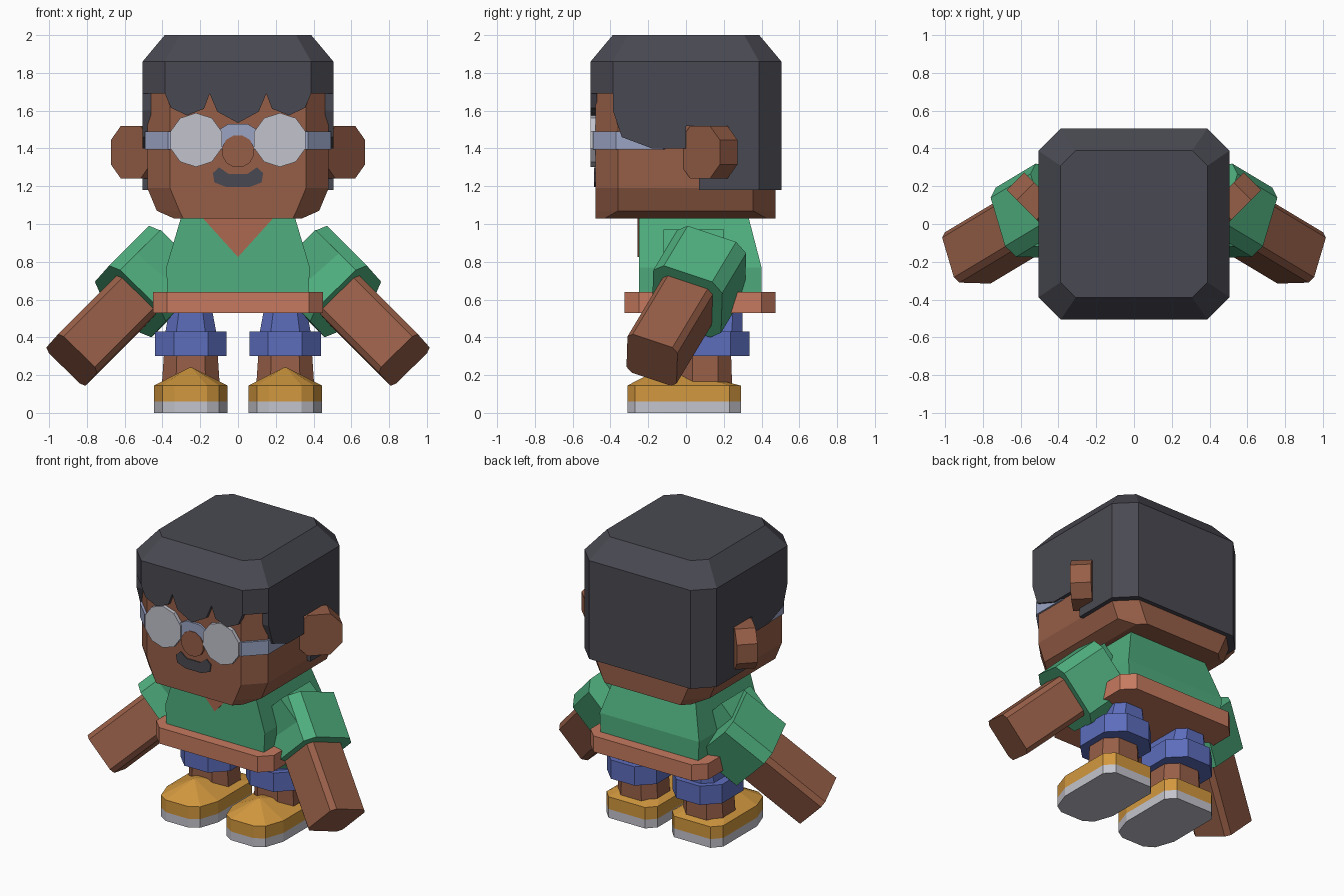
import bpy, bmesh, math
from mathutils import Vector

if "Cube" in bpy.data.objects:
    bpy.data.objects.remove(bpy.data.objects["Cube"], do_unlink=True)


def material(name, hexcode):
    lin = []
    for i in (0, 2, 4):
        c = int(hexcode[i:i + 2], 16) / 255
        lin.append(c / 12.92 if c <= 0.04045 else ((c + 0.055) / 1.055) ** 2.4)
    m = bpy.data.materials.new(name)
    m.use_nodes = True
    m.diffuse_color = (*lin, 1)
    m.node_tree.nodes["Principled BSDF"].inputs["Base Color"].default_value = (*lin, 1)
    return m


HAIR = material("charcoal", "494952")
SKIN = material("brown skin", "965E47")
CHEST = material("chest skin", "AC6850")
HEM = material("terracotta", "C67A5F")
SHIRT = material("green", "4FAE7E")
SHORTS = material("blue", "5C6DBC")
SHOE = material("ochre", "D2983F")
SOLE = material("light grey", "C4C4CD")
LENS = material("lens grey", "C2C2CD")
FRAME = material("blue grey", "9AA4C4")


def loft(name, rings, mat, side=1):
    """Solid through matching rings of points; side=-1 mirrors it in x."""
    bm = bmesh.new()
    vs = [[bm.verts.new((p[0] * side, p[1], p[2])) for p in r] for r in rings]
    n = len(vs[0])
    for a, b in zip(vs, vs[1:]):
        for i in range(n):
            j = (i + 1) % n
            bm.faces.new((a[i], a[j], b[j], b[i]))
    bm.faces.new(vs[0])
    bm.faces.new(vs[-1])
    bmesh.ops.recalc_face_normals(bm, faces=bm.faces)
    me = bpy.data.meshes.new(name)
    bm.to_mesh(me)
    bm.free()
    me.materials.append(mat)
    ob = bpy.data.objects.new(name, me)
    bpy.context.collection.objects.link(ob)
    return ob


def octo(hx, y0, y1, c, z, cx=0.0):
    """Horizontal rectangle with corners cut by c."""
    return [(cx + x, y, z) for x, y in (
        (-hx + c, y0), (hx - c, y0), (hx, y0 + c), (hx, y1 - c),
        (hx - c, y1), (-hx + c, y1), (-hx, y1 - c), (-hx, y0 + c))]


def front_plate(name, pts, y0, y1, mat, side=1):
    return loft(name, [[(x, y, z) for x, z in pts] for y in (y0, y1)], mat, side)


def ngon(cx, cz, r, n):
    return [(cx + r * math.cos(2 * math.pi * (i + 0.5) / n),
             cz + r * math.sin(2 * math.pi * (i + 0.5) / n)) for i in range(n)]


def beam(name, a, b, u, w, hu, hw, c, mat, side):
    """Bar from a to b with a corner-cut section on axes u and w."""
    sec = [(-hu + c, -hw), (hu - c, -hw), (hu, -hw + c), (hu, hw - c),
           (hu - c, hw), (-hu + c, hw), (-hu, hw - c), (-hu, -hw + c)]
    return loft(name, [[p + u * s + w * t for s, t in sec] for p in (a, b)], mat, side)


# Head with tapered jaw
loft("head", [octo(.34, -.48, .475, .05, 1.03), octo(.43, -.48, .475, .12, 1.07),
              octo(.48, -.48, .475, .12, 1.19), octo(.48, -.48, .475, .12, 1.85)], SKIN)

# Hair: cap, back block, fringe and sideburns
loft("hair_cap", [octo(.505, -.505, .505, .118, 1.69), octo(.505, -.505, .505, .118, 1.86),
                  octo(.388, -.388, .388, .08, 2.0)], HAIR)
back = [(-.505, .07), (.505, .07), (.505, .387), (.387, .505), (-.387, .505), (-.505, .387)]
loft("hair_back", [[(x, y, z) for x, y in back] for z in (1.18, 1.72)], HAIR)
half = [(.11, 1.595), (.15, 1.69), (.18, 1.61), (.27, 1.575), (.355, 1.615), (.387, 1.69)]
fringe = ([(-x, z) for x, z in reversed(half)] + [(0, 1.535)] + half
          + [(.387, 1.75), (-.387, 1.75)])
front_plate("hair_fringe", fringe, -.505, -.47, HAIR)
sideburn = [(-.387, 1.75), (-.387, 1.60), (-.34, 1.46), (-.18, 1.40), (0, 1.40),
            (0, 1.52), (.08, 1.52), (.08, 1.75)]

# Face details
loft("glasses_band", [octo(.492, -.492, .0, .122, z) for z in (1.395, 1.49)], FRAME)
front_plate("glasses_bridge", [(-.13, 1.43), (.13, 1.43), (.10, 1.50), (.05, 1.53),
                               (-.05, 1.53), (-.10, 1.50)], -.496, -.47, FRAME)
front_plate("nose", ngon(0, 1.385, .087, 12), -.50, -.47, SKIN)
mouth = [(.05, 1.265), (.10, 1.30), (.133, 1.27), (.125, 1.22), (.06, 1.195)]
front_plate("mouth", mouth + [(-x, z) for x, z in reversed(mouth)], -.487, -.478, HAIR)

# Torso, neckline and hem
loft("shirt_body", [[(-h, -.25, z), (h, -.25, z), (h, b, z), (-h, b, z)]
                    for h, b, z in ((.37, .40, .58), (.38, .40, .77), (.30, .33, 1.04))], SHIRT)
front_plate("neckline", [(-.19, 1.035), (.19, 1.035), (0, .825)], -.256, -.248, CHEST)
loft("shirt_hem", [octo(.45, -.325, .475, .075, z) for z in (.53, .64)], HEM)

# Arm axes: d points to the hand, u and w span the section
d = Vector((.651, -.391, -.651)).normalized()
u = Vector((-.27, -.912, .304)).normalized()
w = d.cross(u).normalized()
hand = Vector((.88, -.18, .28))
ear_u, ear_v = Vector((.7071, .7071, 0)), Vector((-.7071, .7071, 0))
up = Vector((0, 0, 1))
ear_mid = Vector((.5215, .121, 1.38))

shoe_half = [(.085, -.31), (.15, -.27), (.195, -.14), (.195, .23), (.14, .29)]
shoe = shoe_half + [(-x, y) for x, y in reversed(shoe_half)]


def shoe_ring(z, k=1.0):
    return [(.25 + x * k, -.12 + (y + .12) * k, z) for x, y in shoe]


for side, tag in ((1, "left"), (-1, "right")):
    # Head sides
    loft(tag + "_sideburn", [[(x, y, z) for y, z in sideburn] for x in (.46, .505)], HAIR, side)
    front_plate(tag + "_lens", ngon(.222, 1.445, .143, 10), -.505, -.48, LENS, side)
    beam(tag + "_ear", ear_mid - ear_v * .066, ear_mid + ear_v * .066,
         ear_u, up, .148, .14, .075, SKIN, side)

    # Arm and sleeve
    beam(tag + "_arm", hand, hand - d * .6, u, w, .145, .145, .03, SKIN, side)
    beam(tag + "_sleeve", hand - d * .476, hand - d * .80, u, w, .20, .21, .06, SHIRT, side)
    s = .17
    front_plate(tag + "_shoulder", [(.41, .80 + s), (.41 + s, .80), (.41, .80 - s), (.41 - s, .80)],
                -.12, .20, SHIRT, side)

    # Leg, shorts and shoe
    loft(tag + "_leg", [octo(.155, -.04, .245, .075, .12, .25),
                        octo(.135, -.03, .235, .065, .42, .25)], SKIN, side)
    loft(tag + "_shorts", [octo(.14, -.06, .30, .06, .40, .25),
                           octo(.11, -.06, .30, .05, .56, .25)], SHORTS, side)
    loft(tag + "_cuff", [octo(.19, -.10, .335, .10, .30, .25),
                         octo(.19, -.10, .335, .10, .43, .25)], SHORTS, side)
    loft(tag + "_shoe", [shoe_ring(.06), shoe_ring(.145), shoe_ring(.24, .04)], SHOE, side)
    loft(tag + "_sole", [shoe_ring(0), shoe_ring(.06)], SOLE, side)
